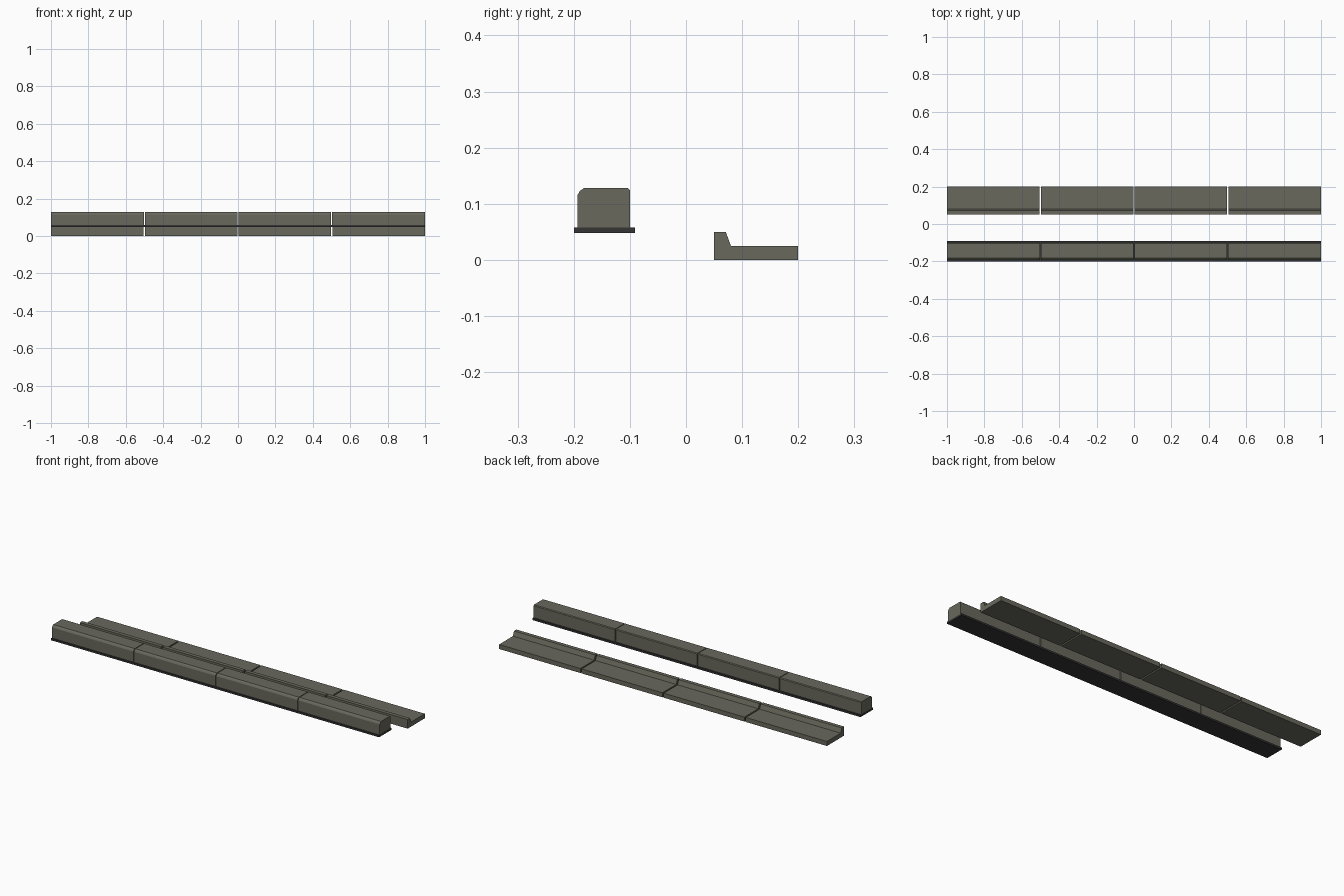
import bpy
import bmesh

cube = bpy.data.objects.get("Cube")
if cube:
    bpy.data.objects.remove(cube, do_unlink=True)


def material(name, rgb):
    mat = bpy.data.materials.new(name)
    mat.use_nodes = True
    colour = (*rgb, 1.0)
    mat.diffuse_color = colour
    mat.node_tree.nodes["Principled BSDF"].inputs["Base Color"].default_value = colour
    return mat


def extrude_profile(name, profile, x_start, x_end, mat):
    """Sweep a closed (y, z) profile along x."""
    bm = bmesh.new()
    face = bm.faces.new([bm.verts.new((x_start, y, z)) for y, z in profile])
    swept = bmesh.ops.extrude_face_region(bm, geom=[face])
    verts = [v for v in swept["geom"] if isinstance(v, bmesh.types.BMVert)]
    bmesh.ops.translate(bm, verts=verts, vec=(x_end - x_start, 0, 0))
    bmesh.ops.recalc_face_normals(bm, faces=bm.faces)
    mesh = bpy.data.meshes.new(name)
    bm.to_mesh(mesh)
    bm.free()
    mesh.materials.append(mat)
    obj = bpy.data.objects.new(name, mesh)
    bpy.context.collection.objects.link(obj)
    return obj


concrete = material("weathered concrete", (0.14, 0.14, 0.11))
mortar = material("dark mortar", (0.035, 0.035, 0.035))

# Cross-sections, from the front face round to the back
kerb_profile = [(-0.193, 0.058), (-0.193, 0.116), (-0.189, 0.123), (-0.182, 0.128),
                (-0.104, 0.128), (-0.100, 0.124), (-0.100, 0.058)]
gutter_profile = [(0.05, 0), (0.05, 0.05), (0.071, 0.05),
                  (0.08, 0.025), (0.20, 0.025), (0.20, 0)]
bed_profile = [(-0.20, 0.048), (-0.20, 0.058), (-0.091, 0.058), (-0.091, 0.048)]

# Mortar bed under the raised kerb
extrude_profile("mortar_bed", bed_profile, -1, 1, mortar)

# Four precast blocks in each row, with open joints
length = 0.5
for i in range(4):
    start = -1 + i * length
    for name, profile, gap in (("kerb_block", kerb_profile, 0.004),
                               ("gutter_block", gutter_profile, 0.008)):
        left = start + (gap / 2 if i > 0 else 0.001)
        right = start + length - (gap / 2 if i < 3 else 0.001)
        extrude_profile(f"{name}_{i + 1}", profile, left, right, concrete)
